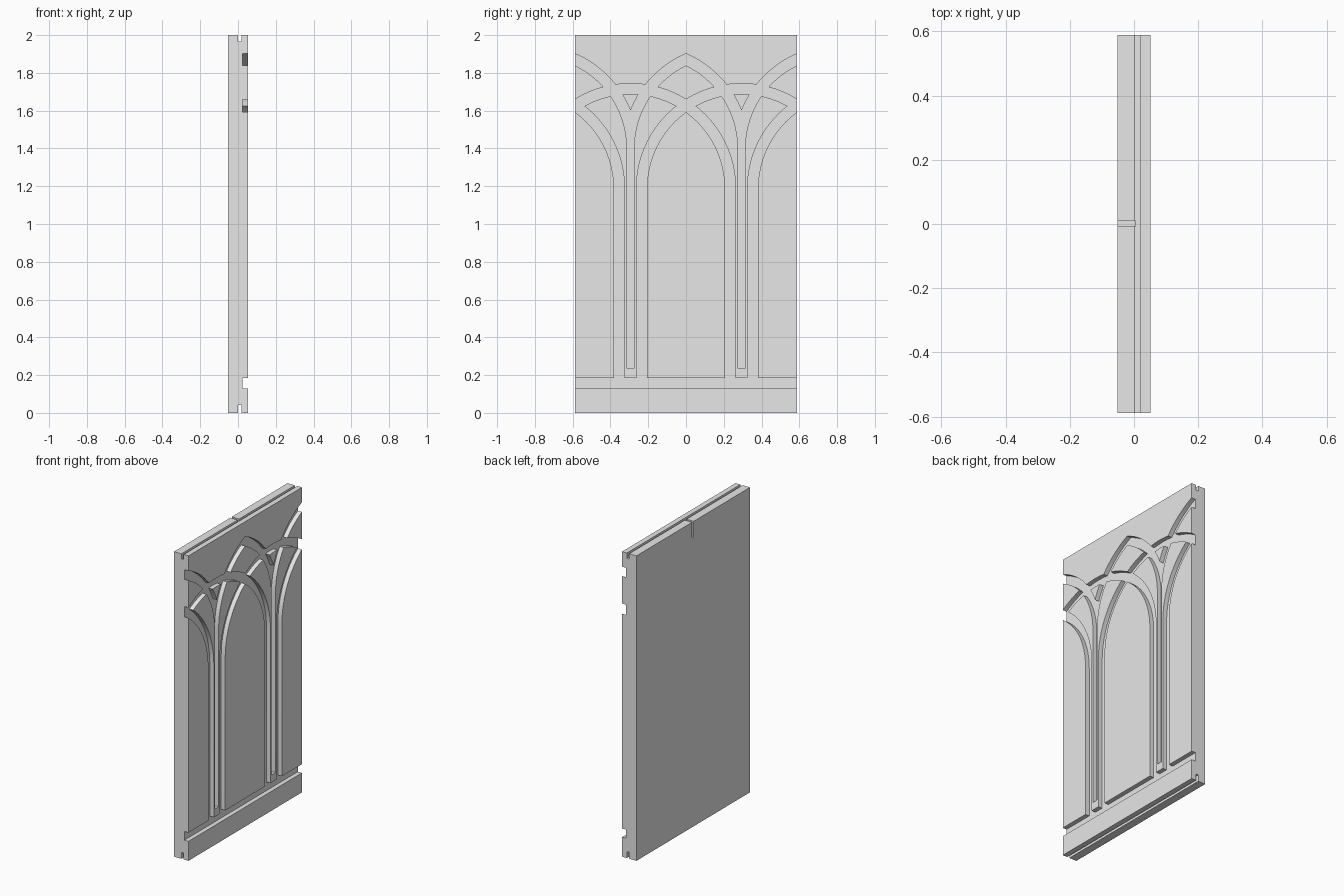
import bpy, bmesh
from math import sin, cos, pi, asin, acos, sqrt

cube = bpy.data.objects.get("Cube")
if cube:
    bpy.data.objects.remove(cube, do_unlink=True)

HX, HY, TOP = 0.052, 0.588, 2.0    # half thickness, half width, height
PILLAR = HY / 2                    # pillar lines sit at +-PILLAR
FLOOR = 0.023                      # x of the carved floor
STEPS = 40

stone = bpy.data.materials.new("light_grey")
stone.use_nodes = True
stone.diffuse_color = (0.8, 0.8, 0.8, 1)
stone.node_tree.nodes["Principled BSDF"].inputs["Base Color"].default_value = (0.8, 0.8, 0.8, 1)


def prism(name, outline, x0, x1):
    """Extrude a (y, z) outline along x."""
    bm = bmesh.new()
    face = bm.faces.new([bm.verts.new((x0, y, z)) for y, z in outline])
    ext = bmesh.ops.extrude_face_region(bm, geom=[face])
    moved = [v for v in ext["geom"] if isinstance(v, bmesh.types.BMVert)]
    bmesh.ops.translate(bm, verts=moved, vec=(x1 - x0, 0, 0))
    bmesh.ops.recalc_face_normals(bm, faces=bm.faces)
    mesh = bpy.data.meshes.new(name)
    bm.to_mesh(mesh)
    bm.free()
    obj = bpy.data.objects.new(name, mesh)
    bpy.context.collection.objects.link(obj)
    mesh.materials.append(stone)
    return obj


def box(name, x0, x1, y0, y1, z0, z1):
    return prism(name, [(y0, z0), (y1, z0), (y1, z1), (y0, z1)], x0, x1)


def arc(cy, cz, r, a0, a1):
    angles = [a0 + (a1 - a0) * i / STEPS for i in range(STEPS + 1)]
    return [(cy + r * cos(a), cz + r * sin(a)) for a in angles]


def round_arch(c):
    """Stilted round arch band with straight legs."""
    spring, foot, outer, inner = 1.187, 0.16, 0.557, 0.501
    line = [(c + outer, foot)] + arc(c, spring, outer, 0, pi) + [(c - outer, foot)]
    line += [(c - inner, foot)] + arc(c, spring, inner, pi, 0) + [(c + inner, foot)]
    return prism("round_arch_cutter", line, FLOOR, HX + 0.05)


def pointed_arch(c):
    """Pointed arch band whose legs run down the middle of the pillars."""
    cy, cz, outer, inner, foot = 0.213, 1.4, 0.545, 0.488, 0.235
    edge = -PILLAR - 0.001
    start = acos((edge - cy) / outer)
    out = [(edge, foot)] + arc(cy, cz, outer, start, pi - acos(cy / outer))
    inn = [(cy - inner, foot)] + arc(cy, cz, inner, pi, pi - acos(cy / inner))
    out += [(-y, z) for y, z in reversed(out[:-1])]
    inn += [(-y, z) for y, z in reversed(inn[:-1])]
    line = [(c + y, z) for y, z in out + inn[::-1]]
    return prism("pointed_arch_cutter", line, FLOOR, HX + 0.05)


# Slab
panel = box("arcade_panel", -HX, HX, -HY, HY, 0, TOP)

# Tracery, base channel, edge grooves and the slit in the back
cutters = [round_arch(k * PILLAR) for k in (-3, -1, 1, 3)]
cutters += [pointed_arch(k * HY) for k in (-1, 0, 1)]
cutters += [
    box("base_channel_cutter", FLOOR, HX + 0.05, -1, 1, 0.128, 0.185),
    box("top_groove_cutter", 0.001, 0.018, -1, 1, TOP - 0.035, TOP + 0.1),
    box("bottom_groove_cutter", 0.001, 0.018, -1, 1, -0.1, 0.042),
    box("back_slit_cutter", -HX - 0.05, 0.005, -0.006, 0.01, TOP - 0.1, TOP + 0.1),
]

bpy.context.view_layer.objects.active = panel
for cutter in cutters:
    cutter.hide_render = True
    mod = panel.modifiers.new(cutter.name, "BOOLEAN")
    mod.operation = "DIFFERENCE"
    mod.solver = "EXACT"
    mod.object = cutter
    bpy.ops.object.modifier_apply(modifier=mod.name)
    bpy.data.objects.remove(cutter, do_unlink=True)

# Smooth the curved walls, keep the carved edges crisp
bpy.ops.object.select_all(action="DESELECT")
panel.select_set(True)
bpy.ops.object.shade_smooth_by_angle(angle=0.4)
